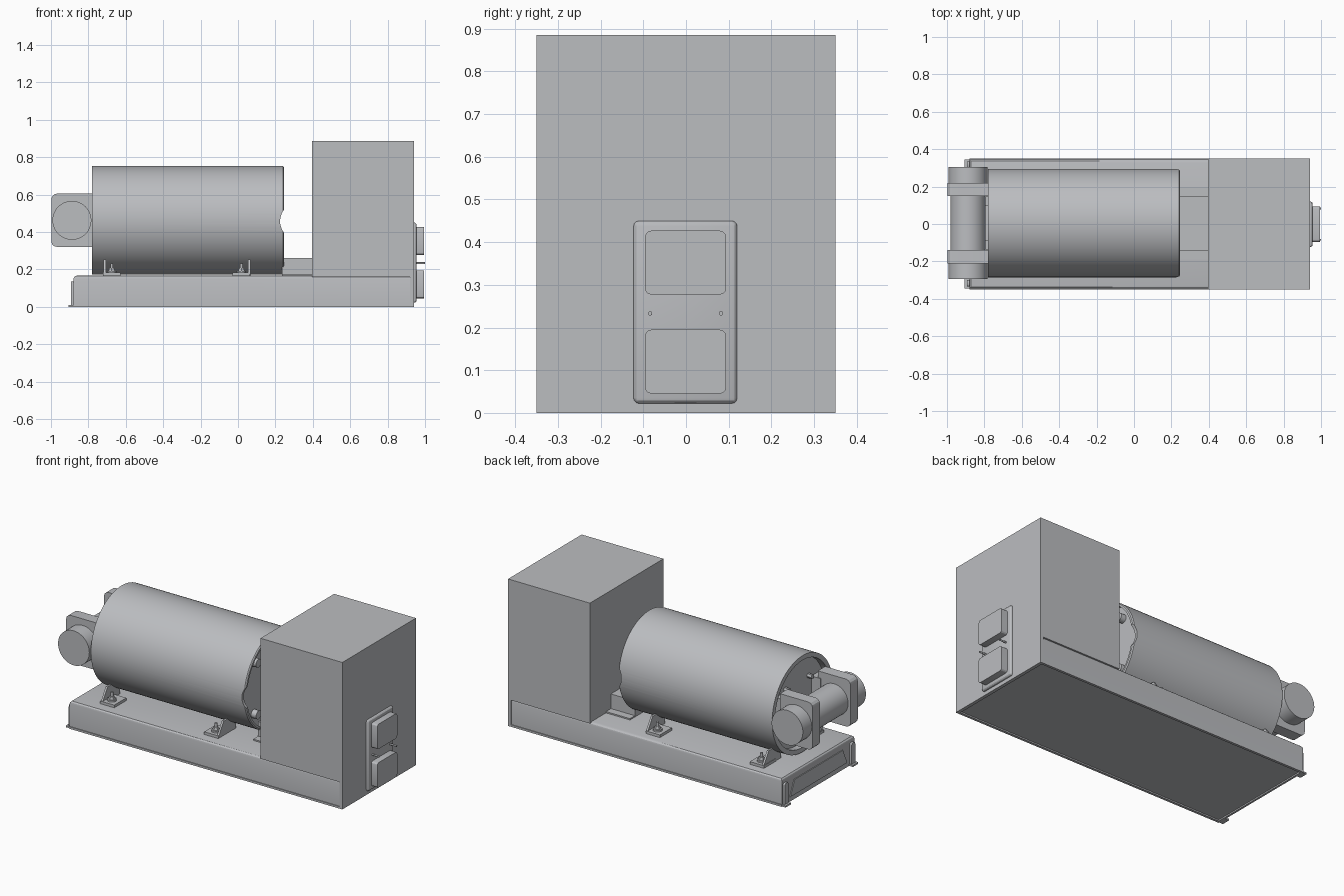
import bpy, bmesh, math
from mathutils import Matrix, Vector

cube = bpy.data.objects.get("Cube")
if cube:
    bpy.data.objects.remove(cube, do_unlink=True)

GREY = (0.50, 0.51, 0.53, 1.0)
steel = bpy.data.materials.new("steel grey")
steel.use_nodes = True
steel.diffuse_color = GREY
steel.node_tree.nodes["Principled BSDF"].inputs["Base Color"].default_value = GREY

AXES = {"x": Matrix.Rotation(math.pi / 2, 4, "Y"),
        "y": Matrix.Rotation(-math.pi / 2, 4, "X"),
        "z": Matrix.Identity(4)}


def finish(name, bm):
    bmesh.ops.recalc_face_normals(bm, faces=bm.faces)
    mesh = bpy.data.meshes.new(name)
    bm.to_mesh(mesh)
    bm.free()
    mesh.materials.append(steel)
    mesh.shade_smooth()
    mesh.set_sharp_from_angle(angle=math.radians(25))
    obj = bpy.data.objects.new(name, mesh)
    bpy.context.collection.objects.link(obj)
    return obj


def box(name, x, y, z, bevel=0.0, pick=None, segments=3):
    """Box from ranges; bevels the edges chosen by pick(direction, middle)."""
    bm = bmesh.new()
    bmesh.ops.create_cube(bm, size=1)
    for v in bm.verts:
        v.co = [r[0] if c < 0 else r[1] for r, c in zip((x, y, z), v.co)]
    if bevel:
        edges = [e for e in bm.edges if pick is None or
                 pick((e.verts[1].co - e.verts[0].co).normalized(),
                      (e.verts[0].co + e.verts[1].co) / 2)]
        bmesh.ops.bevel(bm, geom=edges, offset=bevel, segments=segments,
                        profile=0.5, affect="EDGES")
    return finish(name, bm)


def rod(name, axis, start, length, r1, r2=None, sides=48):
    """Cylinder or cone running from a start point along an axis."""
    bm = bmesh.new()
    bmesh.ops.create_cone(bm, cap_ends=True, segments=sides, radius1=r1,
                          radius2=r1 if r2 is None else r2, depth=length)
    bm.transform(Matrix.Translation(start) @ AXES[axis]
                 @ Matrix.Translation((0, 0, length / 2)))
    return finish(name, bm)


def plate_yz(name, points, x0, x1):
    """Flat outline in the y-z plane, thickened along x."""
    bm = bmesh.new()
    face = bm.faces.new([bm.verts.new((x0, y, z)) for y, z in points])
    new = bmesh.ops.extrude_face_region(bm, geom=[face])["geom"]
    bmesh.ops.translate(bm, vec=(x1 - x0, 0, 0),
                        verts=[v for v in new if isinstance(v, bmesh.types.BMVert)])
    return finish(name, bm)


def revolve_x(name, profile, cy, cz, steps=96):
    """Lathe an (x, radius) profile around a line along x."""
    bm = bmesh.new()
    verts = [bm.verts.new((x, cy + r, cz)) for x, r in profile]
    edges = [bm.edges.new(pair) for pair in zip(verts, verts[1:])]
    bmesh.ops.spin(bm, geom=verts + edges, cent=(0, cy, cz), axis=(1, 0, 0),
                   angle=math.tau, steps=steps)
    bmesh.ops.remove_doubles(bm, verts=bm.verts, dist=1e-5)
    return finish(name, bm)


# Skid base with rounded long top edges, rims and floor
box("skid_base", (-0.88, 0.925), (-0.345, 0.345), (0.008, 0.166), 0.018,
    lambda d, m: m.z > 0.16 and m.x < 0.9)
for side, s in (("left", 1), ("right", -1)):
    box(f"skid_rim_{side}", (-0.88, 0.925), sorted((s * 0.335, s * 0.35)), (0, 0.012))
    # Corner bracket with a small foot at the end of the skid
    box(f"corner_bracket_{side}", (-0.893, -0.87), sorted((s * 0.30, s * 0.335)),
        (0.005, 0.135), 0.012, lambda d, m: abs(d.x) > 0.9 and m.z > 0.1)
    box(f"corner_foot_{side}", (-0.905, -0.87), sorted((s * 0.295, s * 0.345)), (0, 0.01))
box("skid_end_rim", (-0.88, -0.868), (-0.345, 0.345), (0, 0.012))
plate_yz("skid_end_panel", [(-0.27, 0.03), (0.27, 0.03), (0.23, 0.12), (-0.23, 0.12)],
         -0.885, -0.87)

# Control cabinet with a full height end wall
box("cabinet", (0.395, 0.93), (-0.35, 0.35), (0.16, 0.885))
box("cabinet_end_wall", (0.92, 0.94), (-0.35, 0.35), (0, 0.885))

# Connector panel on the cabinet end
panel = box("connector_panel", (0.93, 0.955), (-0.123, 0.12), (0.022, 0.45), 0.013,
            lambda d, m: abs(d.x) > 0.9 or m.x > 0.95)
for name, z in (("upper", (0.277, 0.427)), ("lower", (0.045, 0.195))):
    box(f"connector_cover_{name}", (0.95, 0.995), (-0.096, 0.094), z, 0.015,
        lambda d, m: abs(d.x) > 0.9)
for name, y in (("left", 0.082), ("right", -0.084)):
    rod(f"panel_pin_{name}", "x", (0.95, y, 0.233), 0.05, 0.005, sides=16)

# Duct between the tank and the cabinet
box("duct", (0.235, 0.40), (-0.143, 0.15), (0.16, 0.262))
box("duct_flange", (0.235, 0.40), (-0.19, 0.197), (0.16, 0.174))

# Tank with recessed ends
TY, TZ = 0.005, 0.462
tank = revolve_x("tank", [(-0.74, 0), (-0.74, 0.262), (-0.78, 0.262), (-0.78, 0.29),
                          (0.241, 0.29), (0.247, 0.284), (0.247, 0.272),
                          (0.21, 0.272), (0.21, 0)], TY, TZ)
# Rounded side notches in the tank rim
cutter = rod("notch_cutter", "y", (0.325, -0.5, 0.457), 1.0, 0.1)
cutter.hide_render = True
cut = tank.modifiers.new("notches", "BOOLEAN")
cut.operation = "DIFFERENCE"
cut.solver = "EXACT"
cut.object = cutter
bpy.context.view_layer.objects.active = tank
bpy.ops.object.modifier_apply(modifier=cut.name)
bpy.data.objects.remove(cutter, do_unlink=True)
tank.data.shade_smooth()
tank.data.set_sharp_from_angle(angle=math.radians(25))

# Pipe stubs on the inner tank end
for i in range(4):
    a = math.radians(45 + 90 * i)
    rod(f"pipe_stub_{i + 1}", "x", (0.2, TY + 0.22 * math.cos(a), TZ + 0.22 * math.sin(a)),
        0.043, 0.025, sides=24)

# Tank feet: base plate, gusset and bolt, two per side
for place, x, rib in (("rear", -0.675, -0.713), ("front", 0.018, 0.06)):
    for side, s in (("left", 1), ("right", -1)):
        def yy(v):
            return TY + s * v
        box(f"foot_plate_{place}_{side}", (x - 0.047, x + 0.047),
            sorted((yy(0.17), yy(0.285))), (0.16, 0.182))
        plate_yz(f"foot_gusset_{place}_{side}",
                 [(yy(0.285), 0.175), (yy(0.235), 0.252), (yy(0.19), 0.252),
                  (yy(0.12), 0.20), (yy(0.12), 0.165)], rib - 0.006, rib + 0.006)
        rod(f"foot_washer_{place}_{side}", "z", (x, yy(0.24), 0.18), 0.012, 0.026, sides=24)
        rod(f"foot_nut_{place}_{side}", "z", (x, yy(0.24), 0.19), 0.018, 0.02, 0.014, 6)
        rod(f"foot_bolt_{place}_{side}", "z", (x, yy(0.24), 0.2), 0.032, 0.008, sides=16)

# Cross unit at the tank end: barrel, end drums, square flanges and mounts
UX, UZ = -0.888, 0.462
rod("cross_barrel", "y", (UX, -0.17, UZ), 0.35, 0.094)
for side, s in (("left", 1), ("right", -1)):
    y0, y1 = sorted((TY + s * 0.2, TY + s * 0.3))
    rod(f"end_drum_{side}", "y", (UX, y0, UZ), y1 - y0, 0.104)
    box(f"flange_{side}", (-0.998, -0.78), sorted((TY + s * 0.145, TY + s * 0.215)),
        (0.32, 0.605), 0.03, lambda d, m: abs(d.y) > 0.9 and m.x < -0.9)
    box(f"flange_neck_{side}", (-0.80, -0.73), sorted((TY + s * 0.14, TY + s * 0.20)),
        (0.36, 0.565))
    box(f"mount_{side}", (-0.805, -0.73), sorted((TY + s * 0.09, TY + s * 0.145)),
        (0.33, 0.40))
    for z in (0.34, 0.58):
        rod(f"end_bolt_{side}_{z}", "x", (-0.77, TY + s * 0.11, z), 0.04, 0.014, sides=6)
